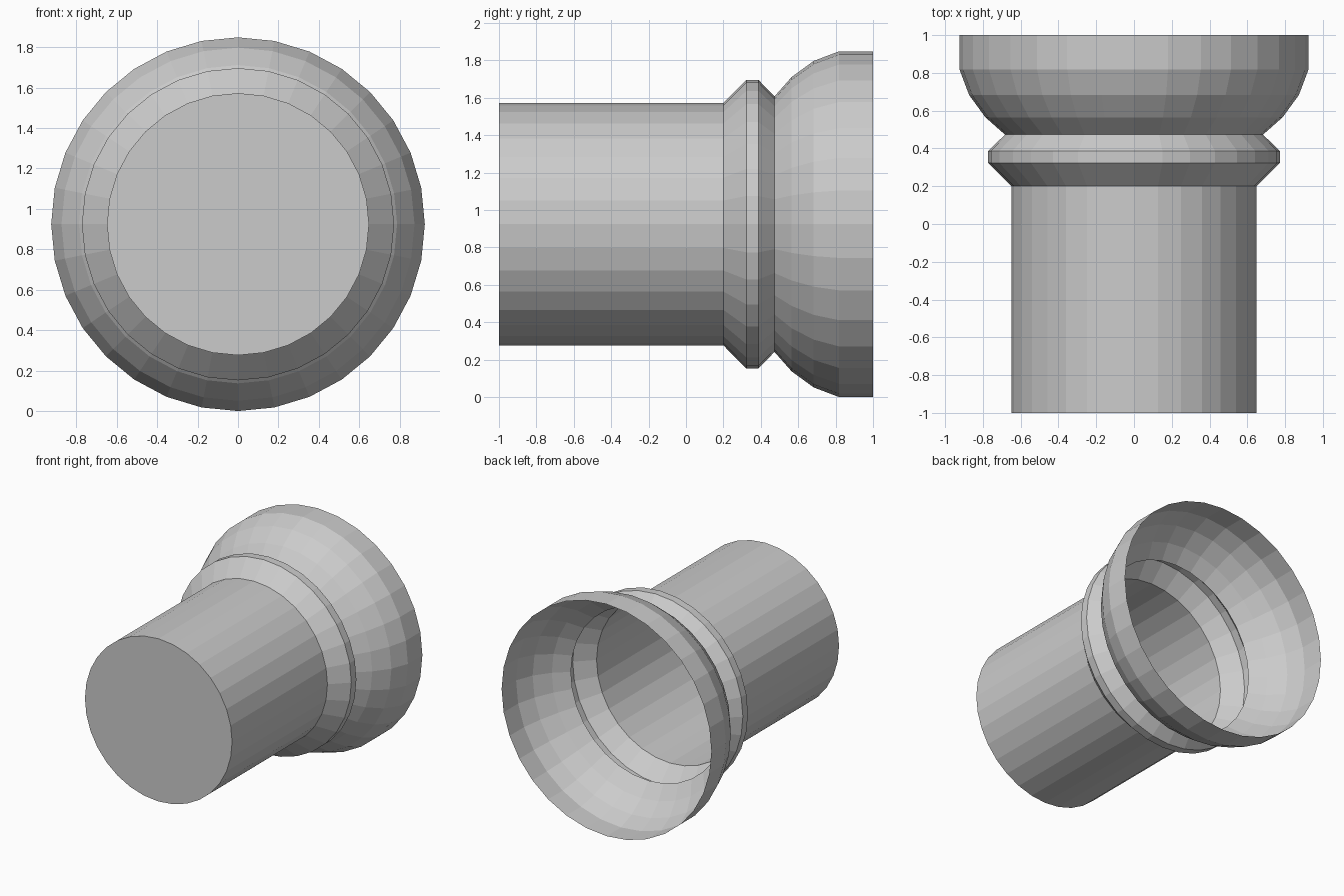
import bpy, bmesh, math

if "Cube" in bpy.data.objects:
    bpy.data.objects.remove(bpy.data.objects["Cube"])

SIDES = 32
CENTRE_Z = 0.924

# Profile as (y, radius): tube, raised collar, neck, flared bell, straight rim
PROFILE = [(-1.0, 0.648), (0.2, 0.648), (0.323, 0.772), (0.387, 0.772),
           (0.473, 0.683), (0.565, 0.787), (0.683, 0.873), (0.818, 0.924),
           (1.0, 0.924)]

bm = bmesh.new()


def ring(y, r):
    return [bm.verts.new((r * math.sin(2 * math.pi * i / SIDES), y,
                          CENTRE_Z + r * math.cos(2 * math.pi * i / SIDES)))
            for i in range(SIDES)]


# Single-walled flat-sided shell
rings = [ring(y, r) for y, r in PROFILE]
for a, b in zip(rings, rings[1:]):
    for i in range(SIDES):
        j = (i + 1) % SIDES
        bm.faces.new((a[i], b[i], b[j], a[j]))

# Closed front end; the bell stays open at the back
bm.faces.new(rings[0])
bmesh.ops.recalc_face_normals(bm, faces=bm.faces)

mesh = bpy.data.meshes.new("flared_tube")
bm.to_mesh(mesh)
bm.free()
bpy.context.collection.objects.link(bpy.data.objects.new("flared_tube", mesh))
